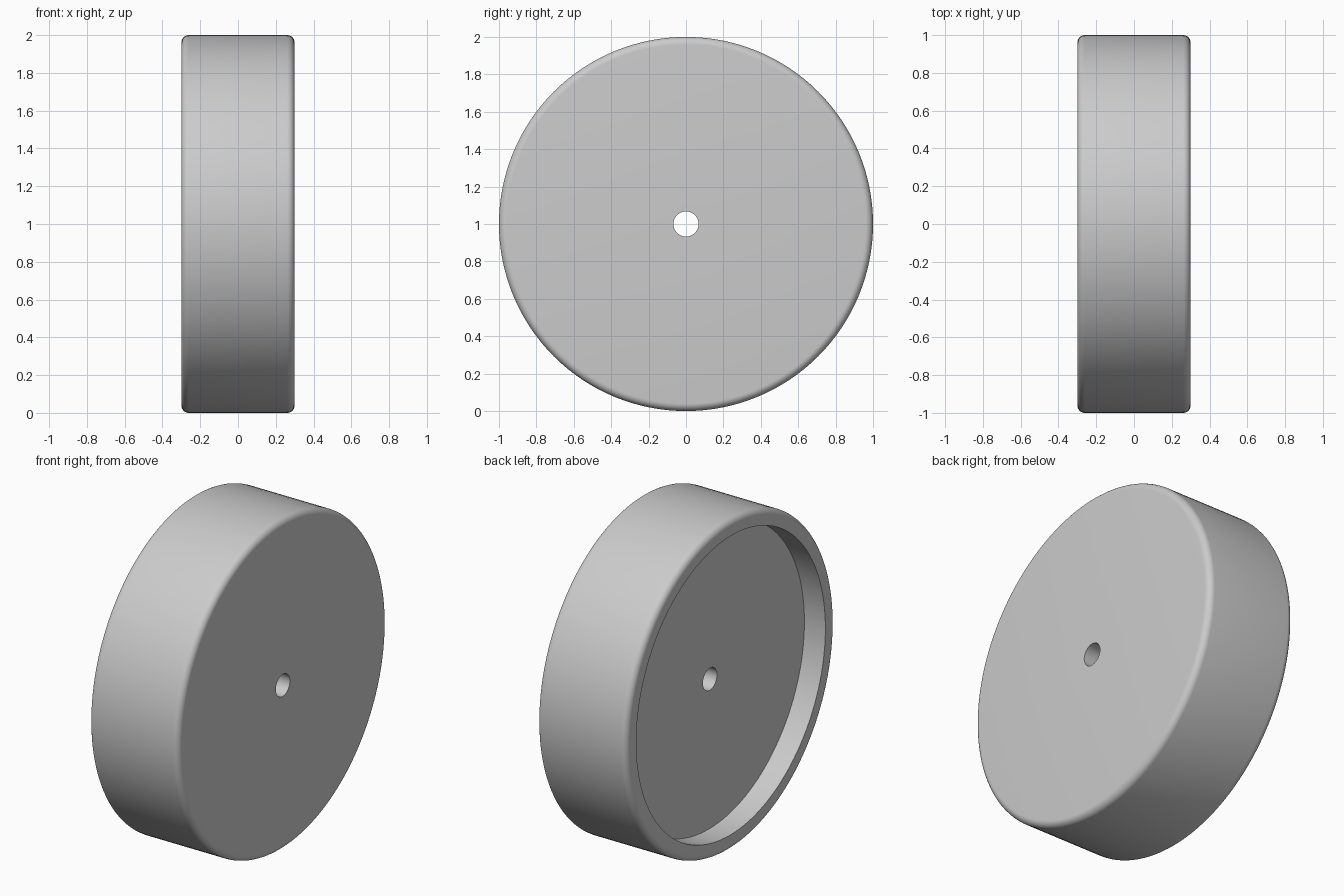
import bpy
import bmesh
from math import sin, cos, pi, radians
from mathutils import Vector

cube = bpy.data.objects.get("Cube")
if cube:
    bpy.data.objects.remove(cube, do_unlink=True)

RADIUS, HALF_WIDTH, FILLET = 1.0, 0.3, 0.04
HOLE, RECESS, DEPTH = 0.067, 0.903, 0.14
SIDES, ARC_STEPS = 128, 8

grey = bpy.data.materials.new("light grey")
grey.use_nodes = True
color = (0.6, 0.6, 0.6, 1)
grey.diffuse_color = color
grey.node_tree.nodes["Principled BSDF"].inputs["Base Color"].default_value = color


def rounded_edge(side):
    """Quarter arc from the flat face (side = -1 or 1) to the tread."""
    return [(side * (HALF_WIDTH - FILLET + FILLET * cos(a)),
             RADIUS - FILLET + FILLET * sin(a))
            for a in (pi / 2 * i / ARC_STEPS for i in range(ARC_STEPS + 1))]


# Cross-section as (x, radius): closed face, tread, rim, recess, axle hole
profile = [(HALF_WIDTH, HOLE)]
profile += rounded_edge(1)
profile += reversed(rounded_edge(-1))
profile += [(-HALF_WIDTH, RECESS),
            (-HALF_WIDTH + DEPTH, RECESS),
            (-HALF_WIDTH + DEPTH, HOLE)]

# Wheel: the cross-section turned around the x axis
bm = bmesh.new()
verts = [bm.verts.new((x, 0, r)) for x, r in profile]
edges = [bm.edges.new((v, verts[(i + 1) % len(verts)])) for i, v in enumerate(verts)]
bmesh.ops.spin(bm, geom=verts + edges, cent=Vector(), axis=(1, 0, 0),
               angle=2 * pi, steps=SIDES, use_merge=True)
bmesh.ops.remove_doubles(bm, verts=bm.verts, dist=0.0001)
bmesh.ops.recalc_face_normals(bm, faces=bm.faces)

mesh = bpy.data.meshes.new("wheel")
bm.to_mesh(mesh)
bm.free()
mesh.materials.append(grey)
wheel = bpy.data.objects.new("wheel", mesh)
wheel.location.z = RADIUS
bpy.context.collection.objects.link(wheel)

# Smooth tread and fillets, crisp recess and hole edges
bpy.ops.object.select_all(action='DESELECT')
wheel.select_set(True)
bpy.context.view_layer.objects.active = wheel
bpy.ops.object.shade_smooth_by_angle(angle=radians(30))
